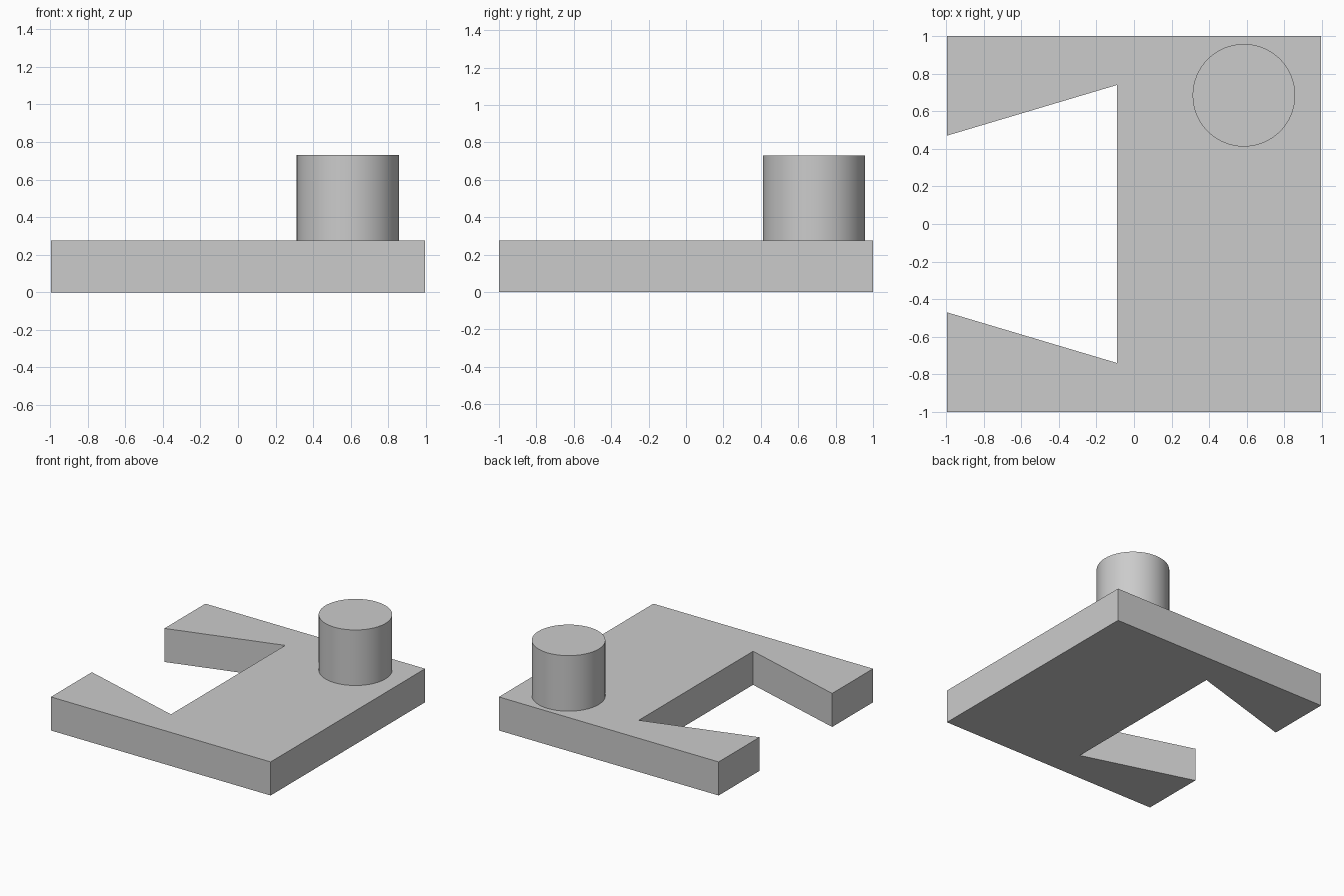
import bpy
import bmesh
import math

default = bpy.data.objects.get("Cube")
if default:
    bpy.data.objects.remove(default, do_unlink=True)

# Single plain grey
grey = bpy.data.materials.new("plain_grey")
grey.use_nodes = True
color = (0.6, 0.6, 0.6, 1)
grey.diffuse_color = color
grey.node_tree.nodes["Principled BSDF"].inputs["Base Color"].default_value = color


def extruded(name, outline, bottom, top):
    """Make a solid prism from a counter-clockwise outline."""
    bm = bmesh.new()
    face = bm.faces.new([bm.verts.new((x, y, bottom)) for x, y in outline])
    result = bmesh.ops.extrude_face_region(bm, geom=[face])
    for v in result["geom"]:
        if isinstance(v, bmesh.types.BMVert):
            v.co.z = top
    bmesh.ops.recalc_face_normals(bm, faces=bm.faces)
    mesh = bpy.data.meshes.new(name)
    bm.to_mesh(mesh)
    bm.free()
    mesh.materials.append(grey)
    obj = bpy.data.objects.new(name, mesh)
    bpy.context.collection.objects.link(obj)
    return obj


# Base plate with a dovetail notch open on its right side
plate_top = 0.275
half = [(0.996, 1), (-0.996, 1), (-0.996, 0.47), (-0.09, 0.74)]
outline = half + [(x, -y) for x, y in reversed(half)]
extruded("base_plate", outline, 0, plate_top)

# Round peg standing on the back left corner
segments = 64
angles = [2 * math.pi * i / segments for i in range(segments)]
circle = [(0.585 + 0.273 * math.cos(a), 0.685 + 0.273 * math.sin(a)) for a in angles]
peg = extruded("round_peg", circle, plate_top, 0.73)
bpy.ops.object.select_all(action="DESELECT")
peg.select_set(True)
bpy.context.view_layer.objects.active = peg
bpy.ops.object.shade_smooth_by_angle(angle=math.radians(30))
